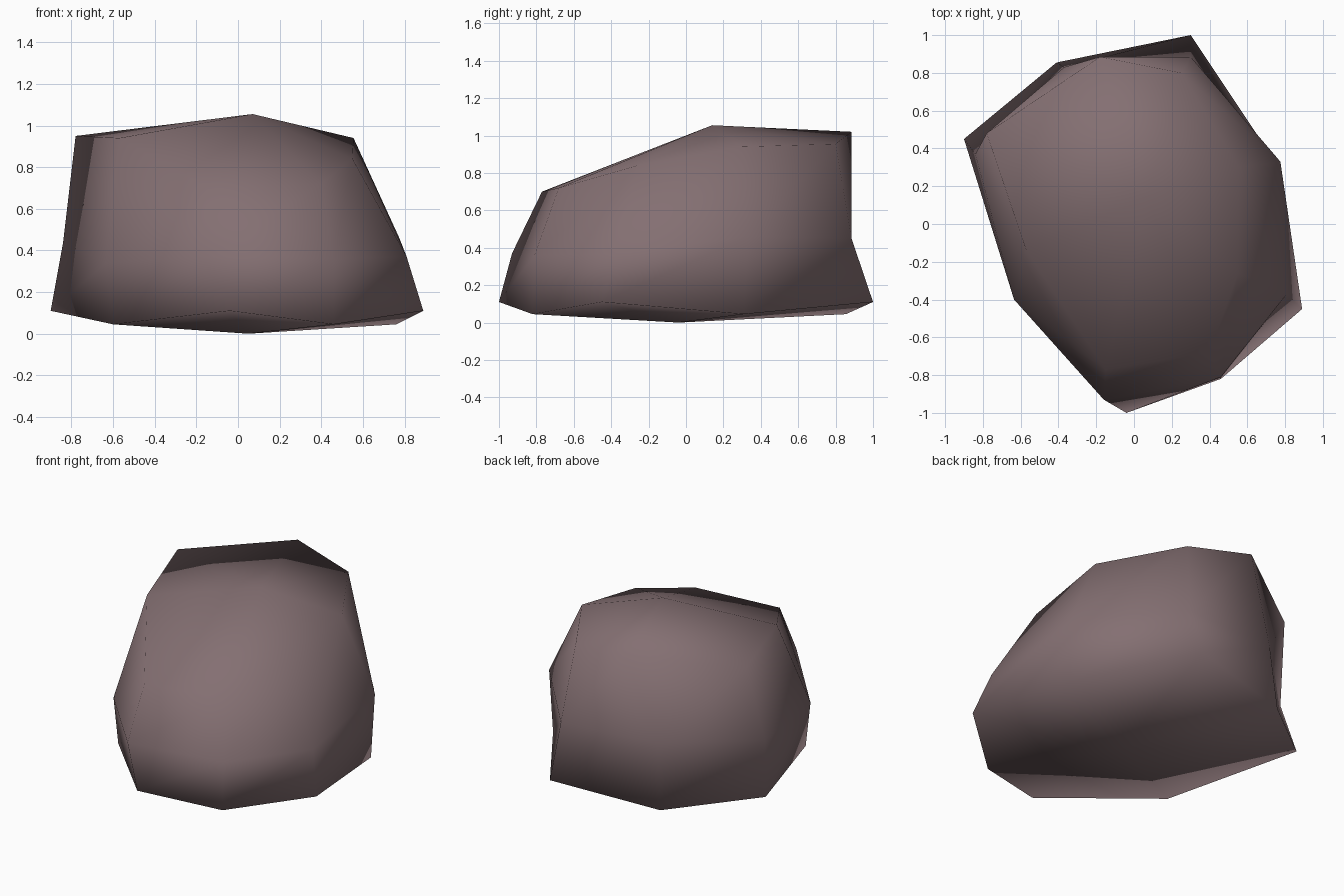
import bpy, bmesh

if "Cube" in bpy.data.objects:
    bpy.data.objects.remove(bpy.data.objects["Cube"])

# Four levels of the boulder, eight points each, counter-clockwise from the front
base = [(-.04, -1.0, .11), (.46, -.82, .045), (.89, -.45, .11), (.76, .31, .045),
        (.30, 1.0, .11), (-.41, .855, .045), (-.90, .45, .11), (-.60, -.40, .045)]
middle = [(-.16, -.93, .37), (.46, -.81, .36), (.81, -.37, .37), (.775, .33, .46),
          (.30, .885, .45), (-.37, .83, .47), (-.84, .37, .44), (-.635, -.40, .34)]
crown = [(-.15, -.77, .70), (.40, -.68, .72), (.55, -.26, .84), (.555, .30, .94),
         (.25, .80, .955), (-.18, .885, 1.02), (-.78, .48, .95), (-.57, -.14, .94)]

bm = bmesh.new()
rings = [[bm.verts.new(p) for p in ring] for ring in (base, middle, crown)]

# Side walls
for low, high in zip(rings, rings[1:]):
    for i in range(8):
        j = (i + 1) % 8
        bm.faces.new((low[i], low[j], high[j], high[i]))


# Shallow caps: quads meeting at the centre, as on a subdivided block
def cap(ring, centre):
    c = bm.verts.new(centre)
    for i in range(0, 8, 2):
        bm.faces.new((c, ring[i - 1], ring[i], ring[i + 1]))


cap(rings[0], (.05, -.04, 0))
cap(rings[2], (.07, .14, 1.055))
bmesh.ops.recalc_face_normals(bm, faces=bm.faces[:])

mesh = bpy.data.meshes.new("boulder")
bm.to_mesh(mesh)
bm.free()
for f in mesh.polygons:
    f.use_smooth = True

# Stone colour
stone = bpy.data.materials.new("mauve grey stone")
stone.diffuse_color = (.23, .16, .168, 1)
stone.use_nodes = True
stone.node_tree.nodes["Principled BSDF"].inputs["Base Color"].default_value = stone.diffuse_color
mesh.materials.append(stone)
bpy.context.collection.objects.link(bpy.data.objects.new("boulder", mesh))
